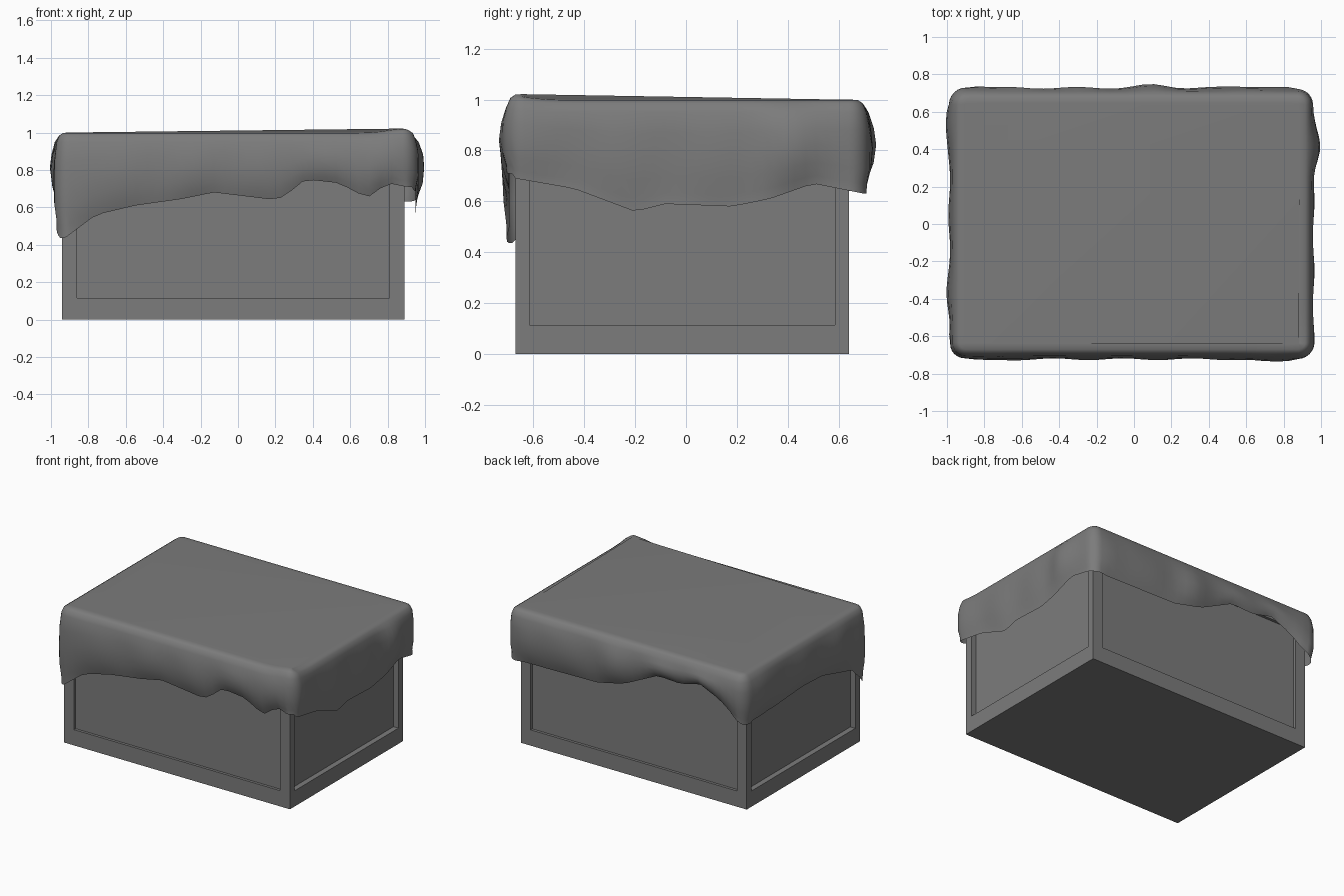
import bpy, bmesh
from math import sin, cos, pi, exp
from mathutils import Vector

if "Cube" in bpy.data.objects:
    bpy.data.objects.remove(bpy.data.objects["Cube"])

GREY = 0.2
grey = bpy.data.materials.new("mid_grey")
grey.use_nodes = True
grey.diffuse_color = (GREY, GREY, GREY, 1)
bsdf = next(n for n in grey.node_tree.nodes if n.type == 'BSDF_PRINCIPLED')
bsdf.inputs["Base Color"].default_value = (GREY, GREY, GREY, 1)


def make_object(name, bm):
    """Turn a bmesh into a named object in the shared material."""
    mesh = bpy.data.meshes.new(name)
    bm.to_mesh(mesh)
    bm.free()
    mesh.materials.append(grey)
    obj = bpy.data.objects.new(name, mesh)
    bpy.context.collection.objects.link(obj)
    return obj


def remap(value, low, high, new_low, new_high):
    return new_low if abs(value - low) < abs(value - high) else new_high


# Crate: a box with a recessed panel in each of its four walls
LOW = Vector((-0.94, -0.67, 0))
HIGH = Vector((0.89, 0.64, 0.96))
MARGIN = Vector((0.08, 0.055, 0.115))

bm = bmesh.new()
bmesh.ops.create_cube(bm, size=1)
for v in bm.verts:
    for a in range(3):
        v.co[a] = LOW[a] if v.co[a] < 0 else HIGH[a]
bm.normal_update()
for wall in [f for f in bm.faces if abs(f.normal.z) < 0.5]:
    facing = 0 if abs(wall.normal.x) > 0.5 else 1
    bmesh.ops.inset_individual(bm, faces=[wall], thickness=0.05)
    for v in wall.verts:
        for a in range(3):
            if a != facing:
                top_trim = 0.03 if a == 2 else 0
                v.co[a] = remap(v.co[a], LOW[a], HIGH[a], LOW[a] + MARGIN[a],
                                HIGH[a] - MARGIN[a] + top_trim)
    depth = 0.04 if facing == 0 else 0.02
    bmesh.ops.inset_individual(bm, faces=[wall], thickness=0, depth=-depth)
make_object("crate", bm)

# Cloth: hem height along each side, as (position along side, height)
HEMS = {
    "front": [(-.96, .43), (-.92, .44), (-.76, .56), (-.55, .61), (-.3, .645), (-.13, .68),
              (.2, .64), (.25, .66), (.36, .75), (.54, .73), (.69, .65), (.8, .73), (.9, .71)],
    "right": [(-.67, .69), (-.44, .65), (-.2, .56), (-.08, .59), (.18, .58),
              (.33, .61), (.5, .67), (.7, .63)],
    "back": [(-.95, .64), (-.76, .78), (-.6, .85), (-.45, .81), (-.26, .82),
             (.01, .69), (.23, .64), (.9, .63)],
    "left": [(-.69, .43), (-.55, .57), (-.21, .66), (.02, .67), (.31, .65), (.7, .64)],
}
SIDES = list(HEMS)
# Places where the cloth billows out: x, y, amount
BILLOWS = [(.95, .4, .035), (-.97, .55, .02), (-.97, -.4, .012), (.1, .71, .016),
           (-.87, .71, .012), (.6, .71, .01), (.72, -.7, .015), (-.78, -.7, .008)]
WEST, EAST, SOUTH, NORTH, RADIUS = -.97, .95, -.705, .71, .07


def hem_height(side, u):
    pts = HEMS[side]
    if u <= pts[0][0]:
        return pts[0][1]
    for (a, za), (b, zb) in zip(pts, pts[1:]):
        if u <= b:
            return za + (zb - za) * (u - a) / (b - a)
    return pts[-1][1]


def outline():
    """Rounded rectangle as (point, outward normal, side, is_corner)."""
    r = RADIUS
    centres = [Vector((EAST - r, SOUTH + r)), Vector((EAST - r, NORTH - r)),
               Vector((WEST + r, NORTH - r)), Vector((WEST + r, SOUTH + r))]
    ring = []
    for i, c in enumerate(centres):
        for k in range(7):
            angle = pi / 2 * (i - 1 + k / 6)
            n = Vector((cos(angle), sin(angle)))
            side = SIDES[i] if k <= 3 else SIDES[(i + 1) % 4]
            ring.append((c + n * r, n, side, True))
        start, end = c + n * r, centres[(i + 1) % 4] + n * r
        for k in range(1, 30):
            ring.append((start.lerp(end, k / 30), n, side, False))
    return ring


# Cloth cross-section: outward offset, height at the top edge, share of the drop
SECTION = [(-.065, 1.0, 0), (-.035, .998, 0), (-.015, .985, 0), (0, .95, 0),
           (.012, .95, .22), (.018, .95, .45), (.012, .95, .7), (0, .95, .88), (-.012, .95, 1)]

bm = bmesh.new()
rows = [[] for _ in SECTION]
for p, n, side, corner in outline():
    u = p.x if side in ("front", "back") else p.y
    hem = hem_height(side, u)
    puff = sum(a * exp(-((p.x - x) ** 2 + (p.y - y) ** 2) / .012) for x, y, a in BILLOWS)
    lift = .022 * exp(-((p.x - .88) ** 2 + (p.y + .69) ** 2) / .012)
    for row, (offset, z, drop) in zip(rows, SECTION):
        if corner or side == "right":
            offset = min(offset, .01) if drop < 1 else 0
        swell = puff * sin(pi * min(1, .15 + drop * .8)) if z < .96 else 0
        ripple = .005 * sin(17 * (p.x - p.y)) * drop * (1 - drop) * 4
        q = p + n * (offset + swell + ripple)
        row.append(bm.verts.new((q.x, q.y, z + (hem - z) * drop + lift * (1 - drop))))
count = len(rows[0])
bm.faces.new(rows[0])
for upper, lower in zip(rows, rows[1:]):
    for i in range(count):
        j = (i + 1) % count
        bm.faces.new((upper[i], lower[i], lower[j], upper[j]))
for f in bm.faces:
    f.smooth = True
make_object("cloth_cover", bm)
